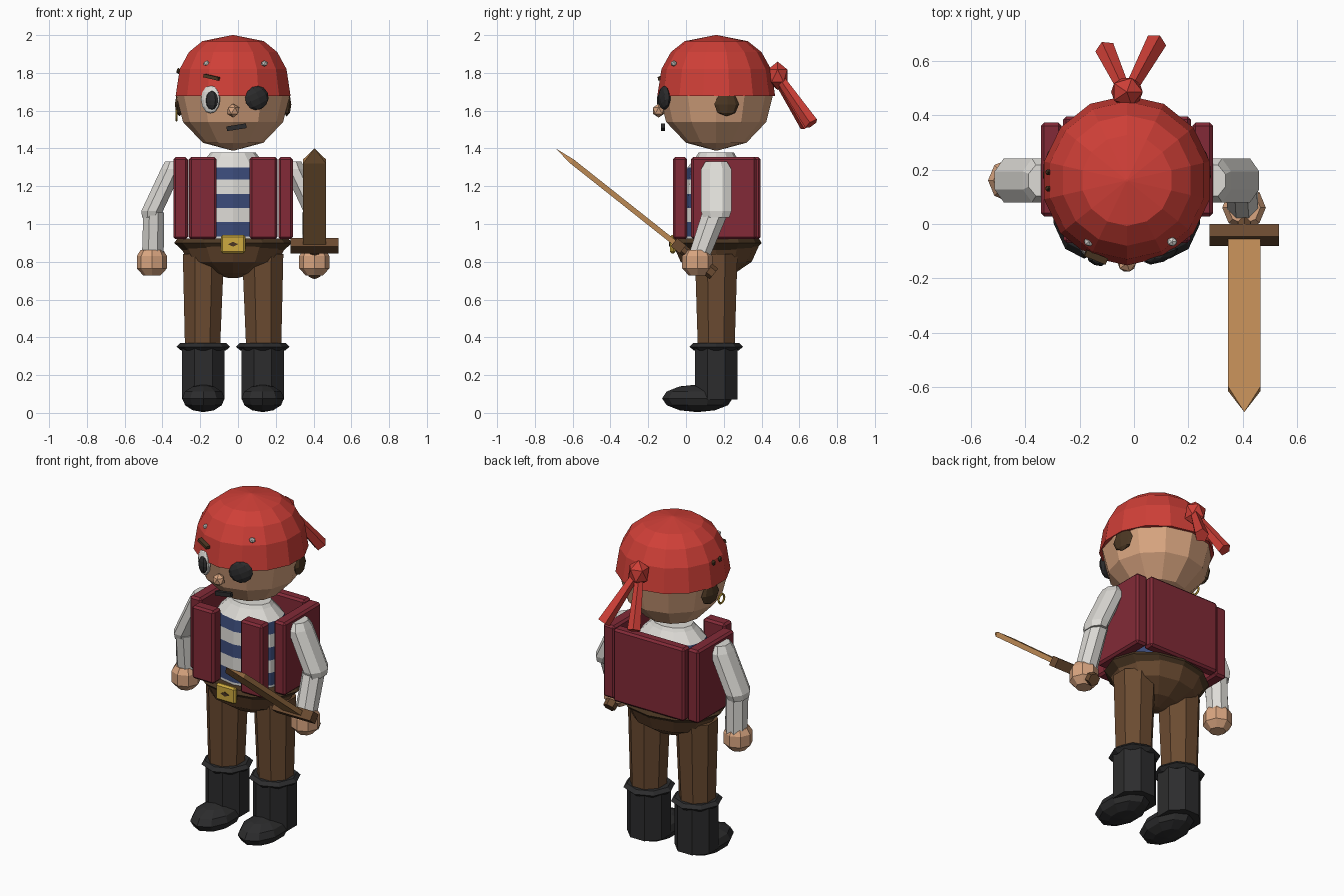
import bpy, bmesh
from math import sin, cos, pi, radians
from mathutils import Vector, Matrix

cube = bpy.data.objects.get("Cube")
if cube:
    bpy.data.objects.remove(cube)

CX, CY = -0.026, 0.16  # body axis


def material(name, code):
    rgb = [int(code[i:i + 2], 16) / 255 for i in (0, 2, 4)]
    col = [c / 12.92 if c < 0.04 else ((c + 0.055) / 1.055) ** 2.4 for c in rgb] + [1]
    m = bpy.data.materials.new(name)
    m.use_nodes = True
    m.diffuse_color = col
    m.node_tree.nodes["Principled BSDF"].inputs["Base Color"].default_value = col
    return m


RED = material("scarf red", "cf3f37")
SKIN = material("skin", "d9a580")
MAROON = material("vest maroon", "822a37")
WHITE = material("cloth white", "dddbd6")
NAVY = material("stripe navy", "3a4a78")
BROWN = material("trouser brown", "6b4b31")
DARK = material("dark brown", "4b3723")
BLACK = material("boot black", "2c2c2d")
GOLD = material("gold", "cdaa40")
WOOD = material("blade wood", "bb8854")


def finish(name, bm, *mats):
    bmesh.ops.recalc_face_normals(bm, faces=bm.faces)
    me = bpy.data.meshes.new(name)
    bm.to_mesh(me)
    bm.free()
    ob = bpy.data.objects.new(name, me)
    for m in mats:
        me.materials.append(m)
    bpy.context.collection.objects.link(ob)
    return ob


def tube(name, rings, mats, seg=8, pattern=None, turn=0):
    """Stack of horizontal elliptical rings: (x, y, z, rx, ry)."""
    bm = bmesh.new()
    loops = []
    for x, y, z, rx, ry in rings:
        angles = [2 * pi * (i + turn) / seg for i in range(seg)]
        loops.append([bm.verts.new((x + rx * cos(a), y + ry * sin(a), z)) for a in angles])
    for k in range(len(loops) - 1):
        a, b = loops[k], loops[k + 1]
        for i in range(seg):
            j = (i + 1) % seg
            f = bm.faces.new((a[i], a[j], b[j], b[i]))
            f.material_index = pattern[k] if pattern else 0
    bm.faces.new(loops[0])
    bm.faces.new(loops[-1])
    return finish(name, bm, *mats)


def lathe(name, profile, mats, x=CX, y=CY, squash=1, **kw):
    return tube(name, [(x, y, z, r, r * squash) for r, z in profile], mats, **kw)


def box(name, centre, size, mat, bevel=0.0, rot=None):
    bm = bmesh.new()
    bmesh.ops.create_cube(bm, size=1)
    bm.transform(Matrix.Diagonal((*size, 1)))
    if bevel:
        bmesh.ops.bevel(bm, geom=bm.edges[:], offset=bevel, segments=1, affect='EDGES')
    bm.transform(Matrix.Translation(centre) @ (rot or Matrix()))
    return finish(name, bm, mat)


def ball(name, centre, radii, mat, seg=8, rings=6, rot=None, ico=False):
    bm = bmesh.new()
    if ico:
        bmesh.ops.create_icosphere(bm, subdivisions=1, radius=1)
    else:
        bmesh.ops.create_uvsphere(bm, u_segments=seg, v_segments=rings, radius=1)
    bm.transform(Matrix.Translation(centre) @ (rot or Matrix()) @ Matrix.Diagonal((*radii, 1)))
    return finish(name, bm, mat)


def cone(name, a, b, ra, rb, mat, seg=6):
    a, b = Vector(a), Vector(b)
    bm = bmesh.new()
    bmesh.ops.create_cone(bm, cap_ends=True, segments=seg, radius1=ra, radius2=rb,
                          depth=(b - a).length)
    turn = (b - a).to_track_quat('Z', 'Y').to_matrix().to_4x4()
    bm.transform(Matrix.Translation((a + b) / 2) @ turn)
    return finish(name, bm, mat)


# Head and head scarf
lathe("head", [(0.01, 1.39), (0.16, 1.43), (0.265, 1.54), (0.3, 1.68), (0.28, 1.8)],
      [SKIN], seg=12)
lathe("head_scarf", [(0.312, 1.678), (0.29, 1.82), (0.24, 1.91), (0.167, 1.968), (0.005, 2.0)],
      [RED], seg=14, turn=0.5)
ball("scarf_knot", (CX, 0.485, 1.785), (0.065, 0.06, 0.075), RED, ico=True)
cone("scarf_tail_left", (CX, 0.47, 1.81), (0.08, 0.665, 1.53), 0.022, 0.04, RED, 5)
cone("scarf_tail_right", (CX, 0.47, 1.79), (-0.105, 0.64, 1.52), 0.022, 0.038, RED, 5)
for x in (-0.165, 0.14):
    ball("scarf_stud", (x, -0.065, 1.85), (0.02, 0.018, 0.016), WHITE, ico=True)
for y in (0.13, 0.19):
    ball("scarf_dot", (-0.315, y, 1.81), (0.012, 0.012, 0.018), DARK, ico=True)

# Face
tilt = Matrix.Rotation(radians(-22), 4, 'Z')
ball("eye_white", (-0.145, -0.112, 1.66), (0.055, 0.022, 0.075), WHITE, rot=tilt, seg=10)
ball("pupil", (-0.138, -0.132, 1.655), (0.036, 0.02, 0.05), BLACK, rot=tilt)
ball("eye_patch", (0.1, -0.115, 1.667), (0.068, 0.025, 0.063), BLACK,
     rot=Matrix.Rotation(radians(22), 4, 'Z') @ Matrix.Rotation(radians(-25), 4, 'Y'))
ball("nose", (CX, -0.145, 1.6), (0.037, 0.035, 0.037), SKIN, ico=True)
box("mouth", (-0.008, -0.122, 1.512), (0.105, 0.02, 0.025), BLACK,
    rot=Matrix.Rotation(radians(-9), 4, 'Y'))
box("eyebrow", (-0.14, -0.122, 1.777), (0.085, 0.025, 0.018), DARK,
    rot=tilt @ Matrix.Rotation(radians(12), 4, 'Y'))
for s in (-1, 1):
    ball("sideburn", (CX + s * 0.284, 0.215, 1.633), (0.022, 0.067, 0.063), DARK,
         rot=Matrix.Rotation(radians(s * 11), 4, 'Z'), rings=4)

# Earring ring
bpy.ops.mesh.primitive_torus_add(location=(-0.325, 0.13, 1.575), rotation=(0, pi / 2, 0),
                                 major_radius=0.027, minor_radius=0.006,
                                 major_segments=12, minor_segments=5)
bpy.context.object.name = "earring"
bpy.context.object.data.materials.append(GOLD)

# Striped shirt
lathe("striped_shirt",
      [(0.22, 0.88), (0.22, 0.935), (0.22, 1.01), (0.22, 1.085), (0.215, 1.16),
       (0.21, 1.235), (0.195, 1.3), (0.135, 1.358), (0.12, 1.378)],
      [WHITE, NAVY], seg=12, squash=0.78, pattern=[0, 1, 0, 1, 0, 1, 0, 0])

# Vest panels
VZ, VH = 1.137, 0.435
box("vest_back", (CX, 0.362, VZ), (0.47, 0.066, VH), MAROON, 0.012)
for s in (-1, 1):
    box("vest_side", (CX + s * 0.278, 0.2, VZ), (0.076, 0.345, VH), MAROON, 0.012)
    box("vest_front", (CX + s * 0.16, -0.032, VZ), (0.146, 0.076, VH), MAROON, 0.012)

# Belt, buckle and hips
lathe("belt", [(0.27, 0.862), (0.312, 0.9), (0.295, 0.922)], [DARK], squash=0.77, seg=12)
lathe("hips", [(0.02, 0.713), (0.125, 0.74), (0.235, 0.8), (0.28, 0.88)], [BROWN],
      squash=0.8, seg=12)
box("buckle", (CX, -0.07, 0.893), (0.13, 0.03, 0.098), GOLD, 0.01)
box("buckle_pin", (CX, -0.087, 0.893), (0.03, 0.006, 0.03), DARK,
    rot=Matrix.Diagonal((1.3, 1, 0.6, 1)) @ Matrix.Rotation(pi / 4, 4, 'Y'))

# Legs and boots
for s in (-1, 1):
    x = CX + s * 0.157
    tube("trouser_leg", [(CX + s * 0.162, CY, 0.33, 0.1, 0.105),
                         (x, CY, 0.84, 0.118, 0.122)], [BROWN], turn=0.5)
    lathe("boot_shaft", [(0.122, 0.07), (0.122, 0.35)], [BLACK], x=x, turn=0.5)
    lathe("boot_cuff", [(0.118, 0.33), (0.142, 0.35), (0.122, 0.37)], [BLACK], x=x)
    ball("boot_foot", (x, 0.06, 0.077), (0.118, 0.187, 0.073), BLACK, seg=10)


# Arms: hand_y moves the hand forward of the elbow
def arm(side, s, hand_y):
    f = lambda off: CX + s * off
    tube(side + "_upper_arm", [(f(0.434), CY, 1.035, 0.052, 0.075),
                               (f(0.428), CY, 1.07, 0.062, 0.088),
                               (f(0.325), CY, 1.29, 0.062, 0.087),
                               (f(0.315), CY, 1.33, 0.05, 0.062)], [WHITE], turn=0.5)
    tube(side + "_forearm", [(f(0.425), hand_y + 0.01, 0.83, 0.062, 0.062),
                             (f(0.42), CY - 0.005, 1.06, 0.06, 0.075)], [WHITE], turn=0.5)
    lathe(side + "_hand", [(0.045, 0.727), (0.08, 0.765), (0.08, 0.83), (0.06, 0.862)],
          [SKIN], x=f(0.43), y=hand_y)


arm("right", -1, 0.16)
arm("left", 1, 0.06)

# Wooden sword, built upright then tipped forward
tip = Vector((0.405, -0.69, 1.4))
aim = Vector((0, -0.783, 0.621))
turn = Matrix.Rotation(radians(51.6), 4, 'X')


def along(d):
    return tip - aim * d


bm = bmesh.new()
bmesh.ops.create_cube(bm, size=1)
bm.transform(Matrix.Diagonal((0.12, 0.028, 0.7, 1)))
top = max(bm.faces, key=lambda f: f.calc_center_median().z)
point = bmesh.ops.extrude_discrete_faces(bm, faces=[top])["faces"][0]
centre = point.calc_center_median()
bmesh.ops.poke(bm, faces=[point])
peak = min(bm.verts, key=lambda v: (v.co - centre).length)
peak.co.z += 0.11
bmesh.ops.remove_doubles(bm, verts=bm.verts[:], dist=0.0001)
bm.transform(Matrix.Translation(along(0.46)) @ turn)
finish("sword_blade", bm, WOOD)
box("sword_guard", along(0.83), (0.255, 0.055, 0.06), BROWN, rot=turn)
cone("sword_grip", along(0.83), along(1.03), 0.026, 0.026, BROWN)
cone("sword_pommel", along(1.02), along(1.07), 0.036, 0.036, BROWN)
